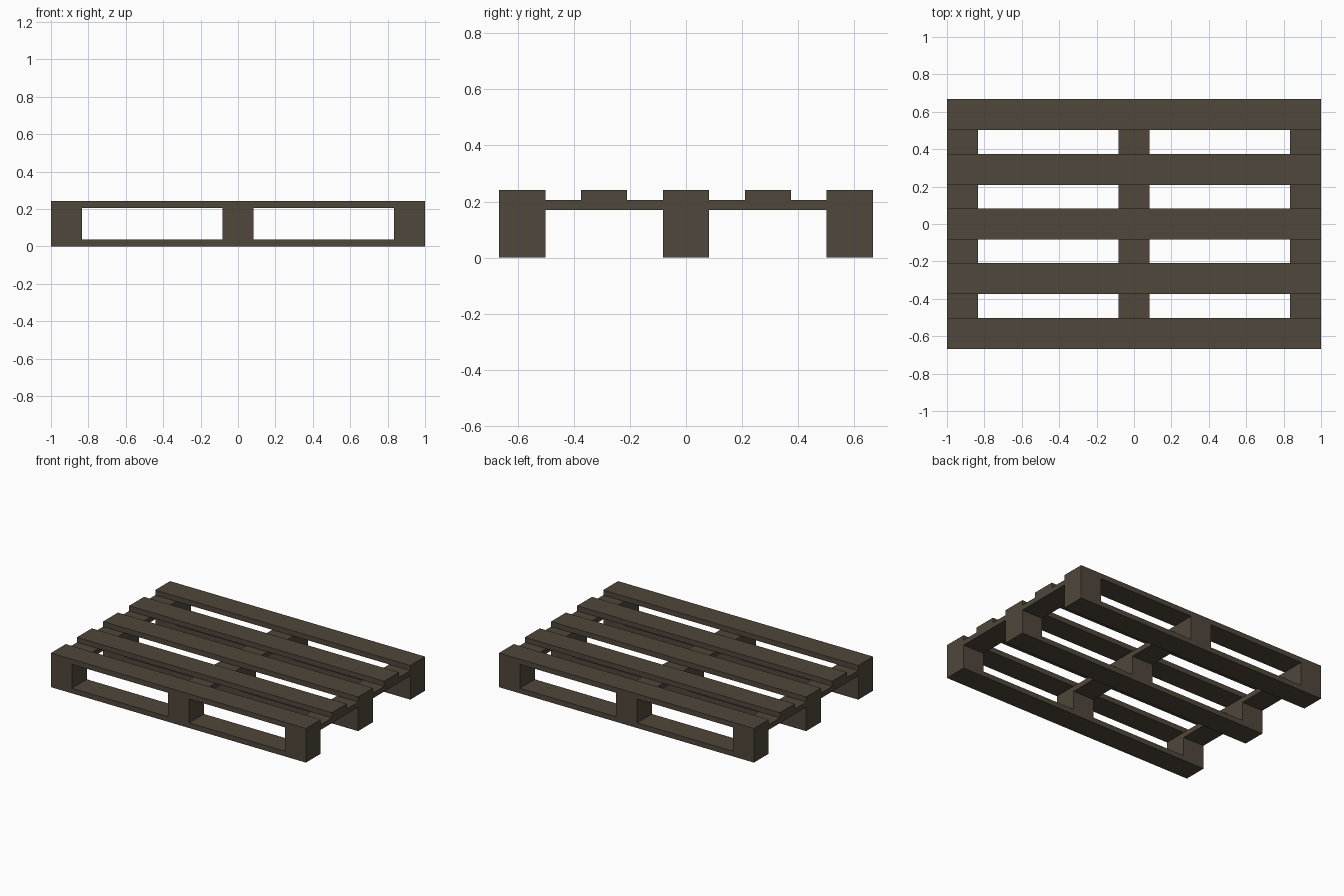
import bpy

if "Cube" in bpy.data.objects:
    bpy.data.objects.remove(bpy.data.objects["Cube"])

wood = bpy.data.materials.new("dark_brown_wood")
wood.diffuse_color = (0.080, 0.063, 0.043, 1)
wood.use_nodes = True
wood.node_tree.nodes["Principled BSDF"].inputs["Base Color"].default_value = wood.diffuse_color

W = 0.1655                      # board and block width
T = 0.0365                      # board thickness
HX, HY, H = 1.0, 0.667, 0.242   # half length, half depth, height
XS = [-HX + W / 2, 0, HX - W / 2]
YS = [-HY + W / 2, 0, HY - W / 2]


def box(name, x, y, z0, z1, sx, sy):
    bpy.ops.mesh.primitive_cube_add(size=1, location=(x, y, (z0 + z1) / 2))
    ob = bpy.context.object
    ob.name = name
    ob.scale = (sx, sy, z1 - z0)
    bpy.ops.object.transform_apply(location=False, rotation=False, scale=True)
    ob.data.materials.append(wood)


# Bottom runners along the length
for y in YS:
    box("bottom_runner", 0, y, 0, T, 2 * HX, W)

# Nine spacer blocks
for x in XS:
    for y in YS:
        box("spacer_block", x, y, T, H - 2 * T, W, W)

# Cross stringers under the deck
for x in XS:
    box("cross_stringer", x, 0, H - 2 * T, H - T, W, 2 * HY)

# Five deck boards
for i in range(5):
    y = YS[0] + i * (YS[2] - YS[0]) / 4
    box("deck_board", 0, y, H - T, H, 2 * HX, W)
